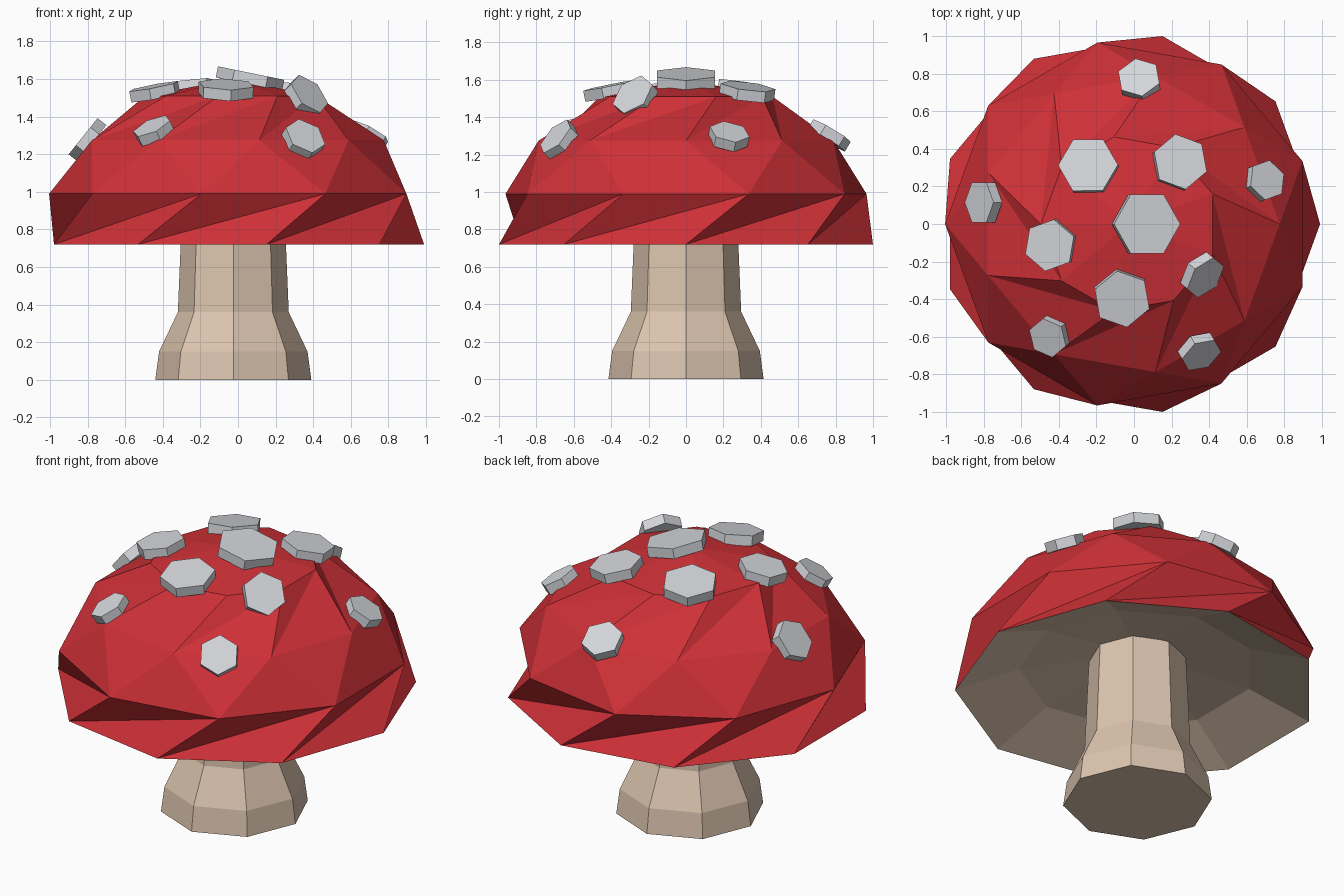
import bpy, bmesh
from math import sin, cos, pi, radians, atan2
from mathutils import Vector, Matrix
from mathutils.bvhtree import BVHTree

cube = bpy.data.objects.get("Cube")
if cube:
    bpy.data.objects.remove(cube, do_unlink=True)

CX = -0.025  # shared axis of stem and cap


def material(name, rgb):
    m = bpy.data.materials.new(name)
    m.use_nodes = True
    m.diffuse_color = (*rgb, 1)
    bsdf = next(n for n in m.node_tree.nodes if n.type == 'BSDF_PRINCIPLED')
    bsdf.inputs["Base Color"].default_value = (*rgb, 1)
    return m


RED = material("cap_red", (0.62, 0.03, 0.038))
TAN = material("stem_tan", (0.72, 0.56, 0.43))
GREY = material("spot_grey", (0.66, 0.67, 0.70))


def ring(bm, n, r, z, turn=0.0):
    return [bm.verts.new((CX + r * cos(turn + 2 * pi * i / n),
                          r * sin(turn + 2 * pi * i / n), z)) for i in range(n)]


def bridge(bm, low, high):
    n = len(low)
    return [bm.faces.new((low[i], low[(i + 1) % n], high[(i + 1) % n], high[i]))
            for i in range(n)]


def lace(bm, low, high, shift):
    """Triangles between two rings; shift sets how far the upper ring is twisted."""
    n = len(low)
    for i in range(n):
        a, b = low[i], low[(i + 1) % n]
        c, d = high[(i + shift) % n], high[(i + shift + 1) % n]
        bm.faces.new((a, b, d))
        bm.faces.new((a, d, c))


def finish(bm, name, *mats):
    me = bpy.data.meshes.new(name)
    bm.to_mesh(me)
    for m in mats:
        me.materials.append(m)
    ob = bpy.data.objects.new(name, me)
    bpy.context.collection.objects.link(ob)
    return ob


# Stem: flared octagonal column
bm = bmesh.new()
rings = [ring(bm, 8, r, z) for r, z in
         [(0.415, 0), (0.395, 0.15), (0.295, 0.36), (0.28, 0.72), (0.27, 0.93)]]
for low, high in zip(rings, rings[1:]):
    bridge(bm, low, high)
bm.faces.new(rings[0][::-1])
bm.faces.new(rings[-1])
finish(bm, "stem", TAN)

# Cap: nine-sided faceted dome with twisted bands
bm = bmesh.new()
half = radians(20)
rim = ring(bm, 9, 1.015, 0.72)
brow = ring(bm, 9, 0.98, 0.99, half)
shoulder = ring(bm, 9, 0.80, 1.275)
crown = ring(bm, 9, 0.47, 1.51, half)
apex = bm.verts.new((CX, 0, 1.6))
lace(bm, rim, brow, 0)
lace(bm, brow, shoulder[1:] + shoulder[:1], -1)
lace(bm, shoulder, crown, 0)
for i in range(9):
    bm.faces.new((crown[i], crown[(i + 1) % 9], apex))
# Hollow underside
gill = ring(bm, 9, 0.66, 0.86)
core = ring(bm, 9, 0.24, 0.92)
under = bridge(bm, gill, rim) + bridge(bm, core, gill)
under.append(bm.faces.new(core[::-1]))
for f in under:
    f.material_index = 1
bm.normal_update()
surface = BVHTree.FromBMesh(bm)
finish(bm, "cap", RED, TAN)


# Spots: hexagonal plates lying on the cap facets
def spot(index, x, y, r):
    hit, normal, _, _ = surface.ray_cast(Vector((x, y, 3)), Vector((0, 0, -1)))
    if normal.z < 0:
        normal = -normal
    turn = Matrix.Rotation(atan2(normal.y, normal.x) + pi / 6, 4, 'Z')
    tilt = Vector((0, 0, 1)).rotation_difference(normal).to_matrix().to_4x4()
    bm = bmesh.new()
    bmesh.ops.create_cone(bm, cap_ends=True, segments=6, radius1=r, radius2=r, depth=0.06,
                          matrix=Matrix.Translation(hit + normal * 0.02) @ tilt @ turn
                          @ Matrix.Rotation(pi / 6 * 0, 4, 'Z'))
    finish(bm, f"spot_{index}", GREY)


SPOTS = [(0.06, 0, 0.18), (-0.24, 0.305, 0.16), (0.24, 0.325, 0.15),
         (-0.44, -0.11, 0.14), (-0.065, -0.39, 0.155), (0.35, -0.26, 0.125),
         (-0.785, 0.115, 0.123), (0.685, 0.225, 0.11), (0.03, 0.755, 0.118),
         (0.34, -0.665, 0.115), (-0.44, -0.59, 0.11)]
for i, s in enumerate(SPOTS, 1):
    spot(i, *s)
